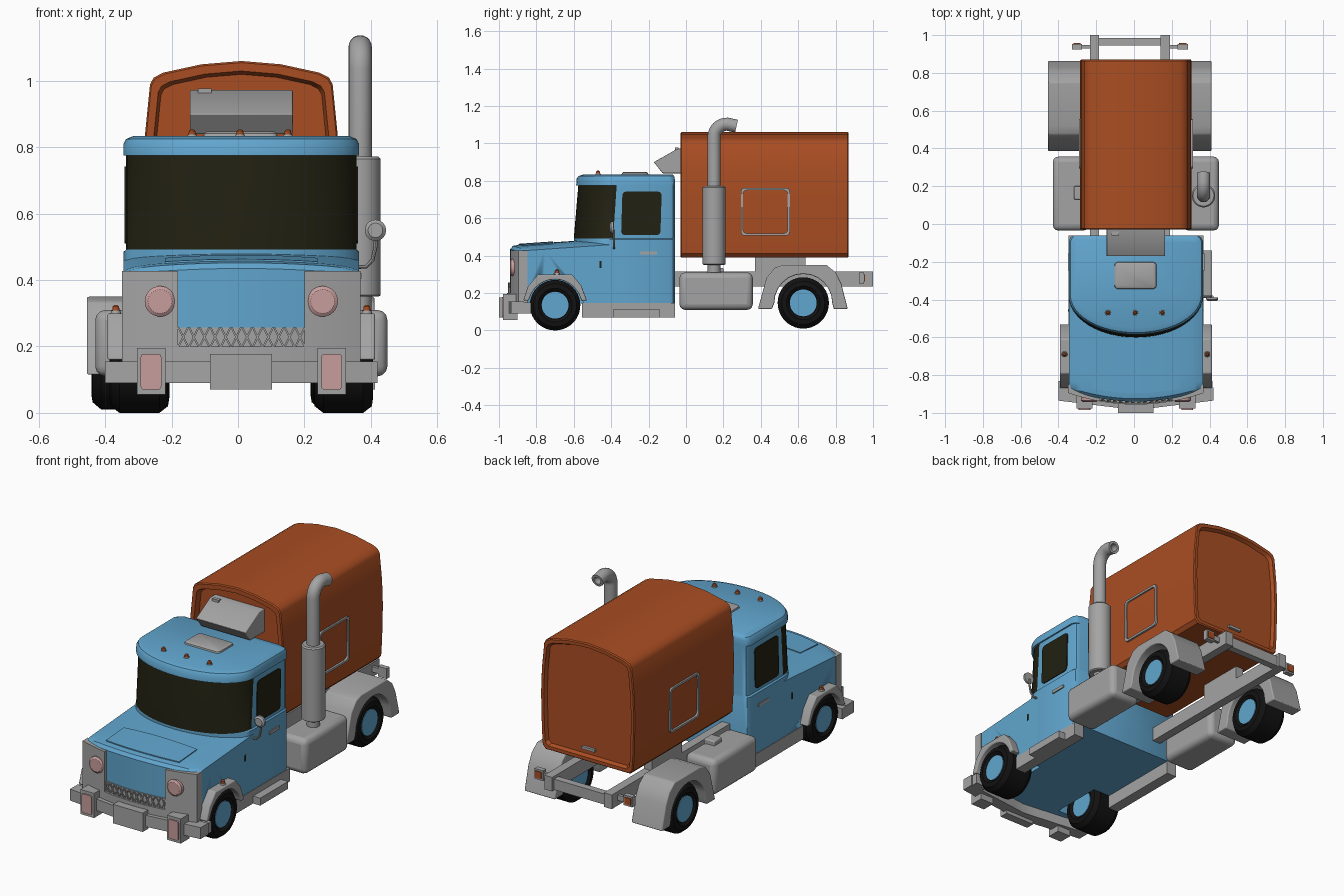
import bpy, bmesh, math
from mathutils import Vector

if "Cube" in bpy.data.objects:
    bpy.data.objects.remove(bpy.data.objects["Cube"])


def material(name, *rgb):
    m = bpy.data.materials.new(name)
    m.use_nodes = True
    m.diffuse_color = (*rgb, 1)
    m.node_tree.nodes["Principled BSDF"].inputs["Base Color"].default_value = (*rgb, 1)
    return m


BLUE = material("sky_blue", 0.12, 0.38, 0.62)
GREY = material("grey", 0.37, 0.37, 0.37)
RUST = material("rust_orange", 0.40, 0.075, 0.016)
GLASS = material("dark_glass", 0.016, 0.015, 0.006)
TYRE = material("tyre_black", 0.006, 0.006, 0.006)
PINK = material("lamp_pink", 0.58, 0.34, 0.34)
CX, RX = 0.01, -0.022      # centre of the body, centre of the rear chassis


def finish(name, bm, mats, bevel=0.0):
    bmesh.ops.recalc_face_normals(bm, faces=bm.faces)
    mesh = bpy.data.meshes.new(name)
    bm.to_mesh(mesh)
    bm.free()
    for m in mats:
        mesh.materials.append(m)
    ob = bpy.data.objects.new(name, mesh)
    bpy.context.collection.objects.link(ob)
    if bevel:
        mod = ob.modifiers.new("bevel", "BEVEL")
        mod.width, mod.segments = bevel, 3
    bpy.context.view_layer.objects.active = ob
    bpy.ops.object.select_all(action="DESELECT")
    ob.select_set(True)
    bpy.ops.object.shade_smooth_by_angle(angle=math.radians(35))
    return ob


def loft(name, rings, mats, rule=None, caps=True, loop=False, bevel=0.0):
    """Skin a list of point rings; rule(centre) picks the material index."""
    bm = bmesh.new()
    rows = [[bm.verts.new(p) for p in ring] for ring in rings]
    pairs = list(zip(rows, rows[1:])) + ([(rows[-1], rows[0])] if loop else [])
    for a, b in pairs:
        for i in range(len(a)):
            j = (i + 1) % len(a)
            bm.faces.new((a[i], a[j], b[j], b[i]))
    if caps and not loop:
        bm.faces.new(rows[0])
        bm.faces.new(rows[-1])
    if rule:
        for f in bm.faces:
            f.material_index = rule(f.calc_center_median())
    return finish(name, bm, mats, bevel)


def box(name, x0, x1, y0, y1, z0, z1, mat, bevel=0.0):
    rings = [[(x0, y0, z), (x1, y0, z), (x1, y1, z), (x0, y1, z)] for z in (z0, z1)]
    return loft(name, rings, [mat], bevel=bevel)


def prism(name, pts, x0, x1, mat, bevel=0.0):
    return loft(name, [[(x, y, z) for y, z in pts] for x in (x0, x1)], [mat], bevel=bevel)


def lathe(name, centre, axis, profile, mat, n=32):
    """Turn (offset, radius) pairs about an axis through centre."""
    c, rings = Vector(centre), []
    for o, r in profile:
        ring = []
        for i in range(n):
            t = math.tau * i / n
            p = [r * math.cos(t), r * math.sin(t)]
            p.insert("XYZ".index(axis), o)
            ring.append(c + Vector(p))
        rings.append(ring)
    return loft(name, rings, [mat])


def rounded(a0, a1, b0, b1, r):
    pts = []
    for k, (a, b) in enumerate([(a1 - r, b1 - r), (a0 + r, b1 - r), (a0 + r, b0 + r), (a1 - r, b0 + r)]):
        for i in range(5):
            t = math.pi / 2 * (k + i / 4)
            pts.append((a + r * math.cos(t), b + r * math.sin(t)))
    return pts


def sweep(name, path, radii, mat, n=20):
    """Round tube through points lying in one plane."""
    path, rings = [Vector(p) for p in path], []
    side = (path[1] - path[0]).cross(path[-1] - path[0]).normalized()
    for k, p in enumerate(path):
        d = (path[min(k + 1, len(path) - 1)] - path[max(k - 1, 0)]).normalized()
        up = side.cross(d)
        rings.append([p + radii[k] * (side * math.cos(math.tau * i / n) + up * math.sin(math.tau * i / n))
                      for i in range(n)])
    return rings


# Cab and roof
def plan(z, w, yf, ys, yb=-0.06):
    pts = [(CX + w * math.cos(math.pi * i / 24), ys + (yf - ys) * math.sin(math.pi * i / 24), z) for i in range(25)]
    for x, y in [(-w, yb - .03), (-w + .01, yb - .01), (-w + .03, yb), (w - .03, yb), (w - .01, yb - .01), (w, yb - .03)]:
        pts.append((CX + x, y, z))
    return pts


loft("cab", [plan(.145, .355, -.58, -.38), plan(.485, .355, -.6, -.38), plan(.492, .347, -.6, -.39),
             plan(.785, .347, -.575, -.37)], [BLUE, GLASS],
     lambda c: int(.5 < c.z < .77 and c.y < -.382))
loft("roof", [plan(.775, .34, -.57, -.37), plan(.776, .355, -.587, -.38), plan(.81, .355, -.585, -.38),
              plan(.825, .347, -.575, -.375, -.063), plan(.834, .325, -.55, -.36, -.07)], [BLUE])


# Bonnet with curved nose
def nose(x):
    return -.94 + .06 * ((x - CX) / .355) ** 2


def crown(x, y):
    u = abs(x - CX) / .355
    return .455 + .07 * (y + .94) - .022 * u ** 2 - .012 * u ** 12


def span(a, b, n=12):
    return [a + (b - a) * i / n for i in range(n + 1)]


rings = []
for x in span(CX - .355, CX + .355, 24):
    f = nose(x)
    rings.append([(x, -.38, .145), (x, f, .145), (x, f, crown(x, f) - .02), (x, f + .015, crown(x, f) - .003)]
                 + [(x, y, crown(x, y)) for y in span(f + .05, -.38, 6)])
bonnet = loft("bonnet", rings, [BLUE])
for s in (-1, 1):
    well = lathe("wheel_well_cutter", (CX + s * .33, -.7, .135), "X", [(-.14, .15), (.14, .15)], BLUE)
    mod = bonnet.modifiers.new("well", "BOOLEAN")
    mod.operation, mod.object, mod.solver = "DIFFERENCE", well, "EXACT"
    well.hide_render = True
    with bpy.context.temp_override(object=bonnet, active_object=bonnet):
        bpy.ops.object.modifier_apply(modifier="well")
    bpy.data.objects.remove(well)
loft("bonnet_panel", [[(x, y, crown(x, y) + d) for y, d in
                       [(nose(x) + .045, -.004), (nose(x) + .045, .005), (-.71, .005), (-.71, -.004)]]
                      for x in span(CX - .23, CX + .23)], [BLUE])


# Grille surround: strips following the nose
def strip(name, x0, x1, z0, z1, out, depth, mat=GREY):
    return loft(name, [[(x, nose(x) - out, z0), (x, nose(x) - out, z1), (x, nose(x) + depth, z1),
                        (x, nose(x) + depth, z0)] for x in span(x0, x1)], [mat])


for s, side in ((-1, "right"), (1, "left")):
    strip(side + "_lamp_panel", CX + s * .19, CX + s * .359, .15, .427, .016, .03)
strip("lower_grille_panel", CX - .19, CX + .19, .15, .2, .016, .03)
strip("grille_mesh_back", CX - .19, CX + .19, .2, .257, .004, .02)
for i in range(12):
    x = CX - .175 + i * .032
    for s in (-1, 1):
        a, b, y = x - s * .014, x + s * .014, nose(x)
        loft("grille_bar", [[(p - .003, y - d, z), (p + .003, y - d, z), (p + .003, y, z), (p - .003, y, z)]
                            for p, z, d in ((a, .2, .011), (b, .257, .011))], [GREY])

# Bumper, number plate, indicators, headlamps
loft("bumper", [[(x, -.985 + .05 * abs(x - CX) / .41 + d, z) for d, z in
                 ((0, .09), (0, .155), (.07, .155), (.07, .09))] for x in span(CX - .41, CX + .41)], [GREY])
box("plate_holder", -.085, .102, -1, -.95, .07, .177, GREY)
loft("plate_rim", [[(x, y, z) for x, z in rounded(-.07 + d, .087 - d, .085 + d, .162 - d, .004)]
                   for d, y in ((0, -.99), (0, -1), (.006, -1), (.006, -.99))], [GREY], loop=True)
for s, side in ((-1, "right"), (1, "left")):
    c = CX + s * .272
    box(side + "_indicator_frame", c - .043, c + .043, -.978, -.9, .055, .195, GREY)
    loft(side + "_indicator", [[(x, y, z) for x, z in rounded(c - .031, c + .031, .07, .178, .01)]
                               for y in (-.975, -.985)], [PINK])
    lathe(side + "_headlamp", (CX + s * .245, -.912, .336), "Y", [(0, .046), (-.023, .046), (-.03, .036)], PINK)
    e = CX + s * .37
    box(side + "_bumper_return", e - .04, e + .035, -.93, -.83, .09, .15, GREY)

    # Front mudguard with marker lamp
    arch = [(-.87, .16), (-.845, .235), (-.79, .3), (-.61, .3), (-.56, .24), (-.53, .16), (-.56, .16)]
    arch += [(-.7 + .143 * math.cos(t), .13 + .143 * math.sin(t)) for t in span(.3, math.pi - .3)]
    prism(side + "_front_mudguard", arch + [(-.84, .16)], CX + s * .3, CX + s * .403, GREY, .006)
    lathe(side + "_marker_base", (CX + s * .378, -.69, .298), "Z", [(0, .016), (.01, .014)], GREY, 16)
    lathe(side + "_marker_lamp", (CX + s * .378, -.69, .306), "Z", [(0, .011), (.014, .01), (.019, .005)], RUST, 16)

    # Door glass, handle, lock and sill
    w = CX + s * .345
    loft(side + "_door_glass", [[(w + s * d, y - (.74 - z) * .03, z) for y, z in rounded(-.34, -.13, .51, .742, .02)]
                                for d in (0, .007)], [GLASS])
    w = CX + s * .355
    box(side + "_door_handle", w - .004, w + .007, -.245, -.155, .405, .422, GREY)
    box(side + "_door_lock", w - .004, w + .003, -.462, -.452, .335, .37, GLASS)
    box(side + "_sill", w - s * .06, w + s * .003, -.555, -.06, .07, .146, GREY)

    # Fuel tank
    a, b = sorted((CX + s * .25, CX + s * .44))
    box(side + "_tank", a, b, -.035, .357, .11, .31, GREY, .03)

    # Rear mudguard, rail, tail lamp
    arch = [(.385, .115), (.43, .28), (.475, .335), (.52, .35), (.75, .35), (.8, .31), (.83, .25), (.865, .115), (.79, .115)]
    arch += [(.627 + .155 * math.cos(t), .147 + .155 * math.sin(t)) for t in span(0, math.pi)]
    prism(side + "_rear_mudguard", arch + [(.46, .115)], RX + s * .24, RX + s * .433, GREY, .006)
    r = RX + s * .187
    box(side + "_chassis_rail", r - .025, r + .025, -.08, 1, .235, .315, GREY)
    box(side + "_body_mount", r - .025, r + .025, .37, .64, .31, .395, GREY)
    a, b = sorted((RX + s * .2, RX + s * .305))
    box(side + "_lamp_bracket", a, b, .93, .947, .265, .295, GREY)
    t = RX + s * .28
    box(side + "_tail_lamp_case", t - .027, t + .027, .925, .953, .252, .31, GREY)
    box(side + "_tail_lamp", t - .019, t + .019, .95, .958, .262, .3, RUST)

    # Sleeper side frame
    loft(side + "_sleeper_window_frame",
         [[(CX + s * x, y, z) for y, z in rounded(.293 + d, .555 - d, .507 + d, .762 - d, .02)]
          for d, x in ((0, .28), (0, .302), (.012, .302), (.012, .28))], [GREY], loop=True)

    # Wheels
    for pos, cx, y, z, rad, out in (("front", CX, -.7, .135, .135, .397), ("rear", RX, .627, .147, .137, .42)):
        o, i = s * out, s * (out - .18)
        lathe(f"{side}_{pos}_tyre", (cx, y, z), "X",
              [(o - s * .014, .074), (o, .09), (o - s * .004, .115), (o - s * .03, rad),
               (i + s * .03, rad), (i + s * .004, .115), (i, .09), (i + s * .014, .074)], TYRE, 40)
        lathe(f"{side}_{pos}_hub", (cx, y, z), "X",
              [(o - s * .009, .05), (o - s * .009, .072), (i + s * .009, .072), (i + s * .009, .05)], BLUE)

box("rear_crossbar", RX - .17, RX + .17, .945, .985, .24, .3, GREY)
box("left_step", CX + .34, CX + .403, -.39, -.14, .07, .112, GREY)
box("tank_bracket", -.318, -.25, .13, .2, .3, .335, GREY, .006)

# Sleeper box with recessed ends
half = [(.265, .39), (.284, .41), (.29, .5), (.295, .7), (.29, .84), (.275, .99), (.264, 1.01), (.235, 1.025), (.12, 1.05)]
outline = half + [(0, 1.06)] + [(-x, z) for x, z in reversed(half)]
loft("sleeper", [[(CX + x * k, y, .725 + (z - .725) * k) for x, z in outline] for y, k in
                 ((0, .87), (0, .88), (-.03, .91), (-.03, .985), (-.024, 1), (.864, 1), (.87, .985), (.87, .93),
                  (.85, .9), (.85, .89))], [RUST])
box("sleeper_handle", CX - .04, CX + .04, .845, .865, .45, .465, GREY)

# Air unit, roof vent and roof lamps
prism("air_unit", [(.01, .84), (-.125, .84), (-.172, .9), (-.045, .972), (.01, .972)], -.145, .165, GREY, .004)
box("air_unit_badge", -.12, -.08, -.06, -.04, .955, .977, GREY)
loft("roof_vent", [[(x, y, z) for x, y in rounded(-.105 + d, .12 - d, -.345 + d, -.2 - d, .02)]
                   for z, d in ((.83, 0), (.842, .003), (.848, .012))], [GREY])
for i in (-1, 0, 1):
    lathe("roof_lamp_base", (.006 + i * .144, -.47, .83), "Z", [(0, .016), (.008, .014)], GREY, 16)
    lathe("roof_lamp", (.006 + i * .144, -.47, .836), "Z", [(0, .011), (.013, .01), (.018, .005)], RUST, 16)

# Exhaust stack with hollow, bent tip
lathe("muffler", (.368, .15, 0), "Z", [(.35, .055), (.355, .062), (.765, .062), (.772, .055)], GREY)
lathe("exhaust_base", (.368, .15, 0), "Z", [(.3, .034), (.36, .034)], GREY)
bend = [(.15 + .07 * (1 - math.cos(t)), 1.035 + .068 * math.sin(t)) for t in span(0, math.pi / 2, 8)]
path = [(.368, y, z) for y, z in [(.15, .76)] + bend + [(.27, 1.092)]]
tube = sweep("exhaust", path, [.035] * len(path), GREY)
tip = Vector(path[-1])
tube += [[tip + (p - tip) * .6 for p in tube[-1]], [tip + (p - tip) * .6 - Vector((0, .04, -.005)) for p in tube[-1]]]
loft("exhaust_stack", tube, [GREY])

# Wing mirror
arm = [(.355, -.385, .44), (.385, -.385, .44), (.405, -.385, .46), (.414, -.385, .5), (.415, -.385, .54)]
loft("mirror_arm", sweep("arm", arm, [.006] * 5, GREY, 8), [GREY])
lathe("mirror", (.414, -.4, .55), "Y", [(-.008, .022), (0, .032), (.012, .032)], GREY)
